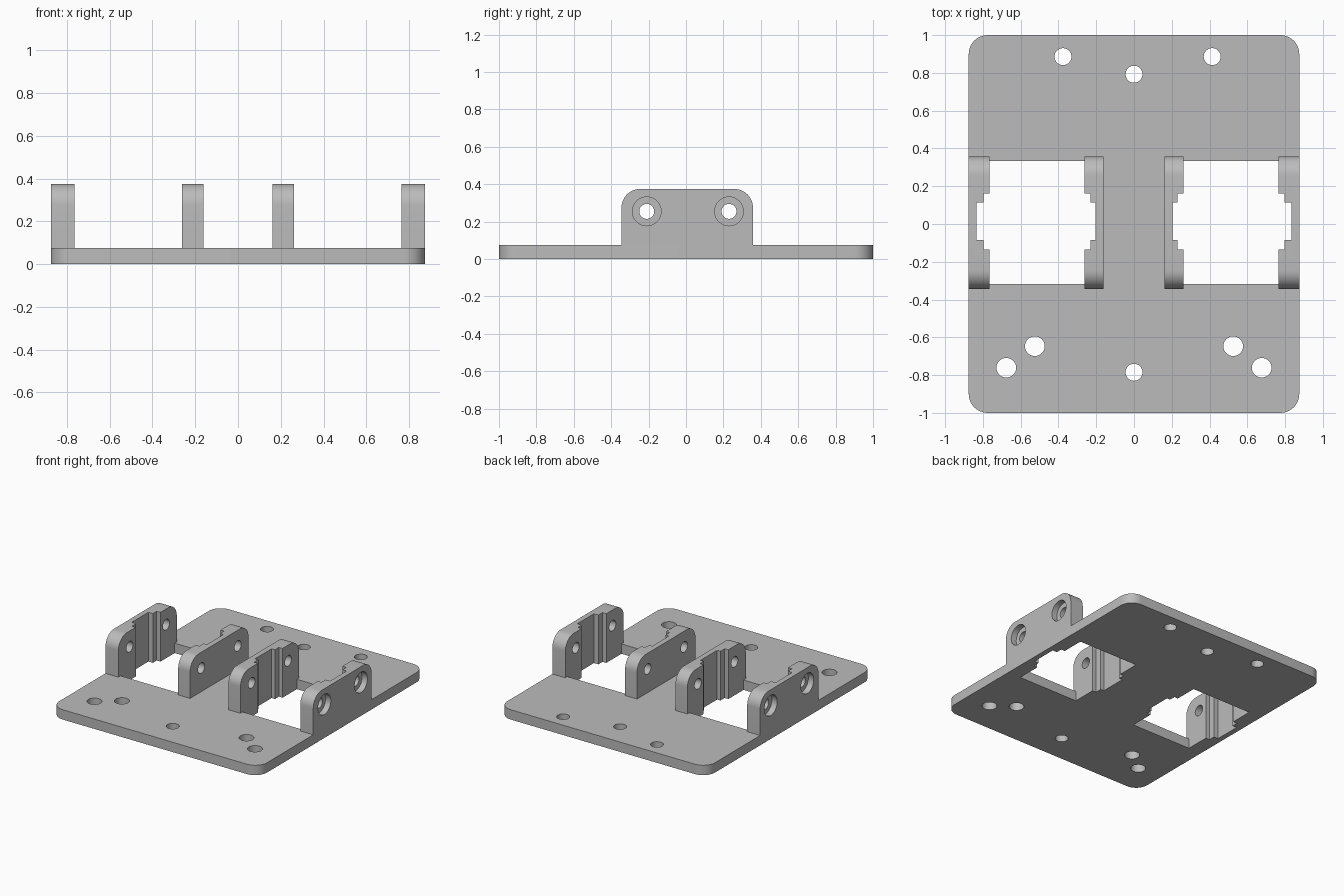
import bpy, bmesh, math

if "Cube" in bpy.data.objects:
    bpy.data.objects.remove(bpy.data.objects["Cube"])

grey = bpy.data.materials.new("plain grey")
grey.use_nodes = True
grey.diffuse_color = (0.5, 0.5, 0.5, 1)
grey.node_tree.nodes["Principled BSDF"].inputs["Base Color"].default_value = (0.5, 0.5, 0.5, 1)

PLATE_TOP = 0.075
TAB_TOP = 0.375


def arc(cx, cy, r, start, end, steps=10):
    angles = [math.radians(start + (end - start) * i / steps) for i in range(steps + 1)]
    return [(cx + r * math.cos(a), cy + r * math.sin(a)) for a in angles]


def circle(cx, cy, r):
    return arc(cx, cy, r, 0, 360, 32)[:-1]


def rect(x0, x1, y0, y1):
    return [(x0, y0), (x1, y0), (x1, y1), (x0, y1)]


def prism(name, outline, low, high, along_x=False):
    """Extrude a flat outline between two levels, along z or along x."""
    place = (lambda a, b, h: (h, a, b)) if along_x else (lambda a, b, h: (a, b, h))
    bm = bmesh.new()
    face = bm.faces.new([bm.verts.new(place(a, b, low)) for a, b in outline])
    grown = bmesh.ops.extrude_face_region(bm, geom=[face])["geom"]
    move = place(0, 0, high - low)
    bmesh.ops.translate(bm, vec=move, verts=[v for v in grown if isinstance(v, bmesh.types.BMVert)])
    bmesh.ops.recalc_face_normals(bm, faces=bm.faces)
    mesh = bpy.data.meshes.new(name)
    bm.to_mesh(mesh)
    bm.free()
    mesh.materials.append(grey)
    obj = bpy.data.objects.new(name, mesh)
    bpy.context.collection.objects.link(obj)
    return obj


def activate(obj):
    bpy.ops.object.select_all(action="DESELECT")
    obj.select_set(True)
    bpy.context.view_layer.objects.active = obj


def cut(obj, outline, low=-1, high=1, along_x=False):
    cutter = prism("cutter", outline, low, high, along_x)
    cutter.hide_render = True
    mod = obj.modifiers.new("cut", "BOOLEAN")
    mod.operation = "DIFFERENCE"
    mod.solver = "EXACT"
    mod.object = cutter
    activate(obj)
    bpy.ops.object.modifier_apply(modifier=mod.name)
    bpy.data.objects.remove(cutter)


def finish(obj):
    activate(obj)
    bpy.ops.object.shade_smooth_by_angle(angle=math.radians(30))


def stepped_notches(side):
    """Two nested slots, shared by the plate and the tabs."""
    for inner, outer, y0, y1 in ((0.231, 0.798, -0.135, 0.162), (0.203, 0.835, -0.085, 0.115)):
        yield rect(*sorted((side * inner, side * outer)), y0, y1)


# Base plate with rounded corners
X, Y, R = 0.875, 1.0, 0.1
outline = []
for sx, sy, a in ((1, 1, 0), (-1, 1, 90), (-1, -1, 180), (1, -1, 270)):
    outline += arc(sx * (X - R), sy * (Y - R), R, a, a + 90)
plate = prism("base_plate", outline, 0, PLATE_TOP)

# Two stepped windows
for side in (-1, 1):
    cut(plate, rect(*sorted((side * 0.262, side * 0.766)), -0.318, 0.333))
    for notch in stepped_notches(side):
        cut(plate, notch)

# Screw holes
holes = [(-0.376, 0.886, 0.045), (0.414, 0.886, 0.045), (0, 0.793, 0.045), (0, -0.785, 0.045)]
for side in (-1, 1):
    holes += [(side * 0.525, -0.647, 0.052), (side * 0.676, -0.761, 0.052)]
for x, y, r in holes:
    cut(plate, circle(x, y, r))
finish(plate)

# Upright tabs with rounded top corners
Y0, Y1 = -0.345, 0.358
tab_outline = [(Y0, PLATE_TOP), (Y1, PLATE_TOP)]
tab_outline += arc(Y1 - R, TAB_TOP - R, R, 0, 90) + arc(Y0 + R, TAB_TOP - R, R, 90, 180)

for side, side_name in ((-1, "right"), (1, "left")):
    for place, near, far in (("inner", 0.162, 0.262), ("outer", 0.766, X)):
        low, high = sorted((side * near, side * far))
        tab = prism(f"{side_name}_{place}_tab", tab_outline, low, high, True)
        for notch in stepped_notches(side):
            cut(tab, notch)
        # Pin holes, with a wide recess on the outside of the outer tabs
        for y in (-0.21, 0.23):
            cut(tab, circle(y, 0.255, 0.04), along_x=True)
            if place == "outer":
                ends = sorted((side * (X - 0.045), side * (X + 0.1)))
                cut(tab, circle(y, 0.255, 0.077), *ends, along_x=True)
        finish(tab)
